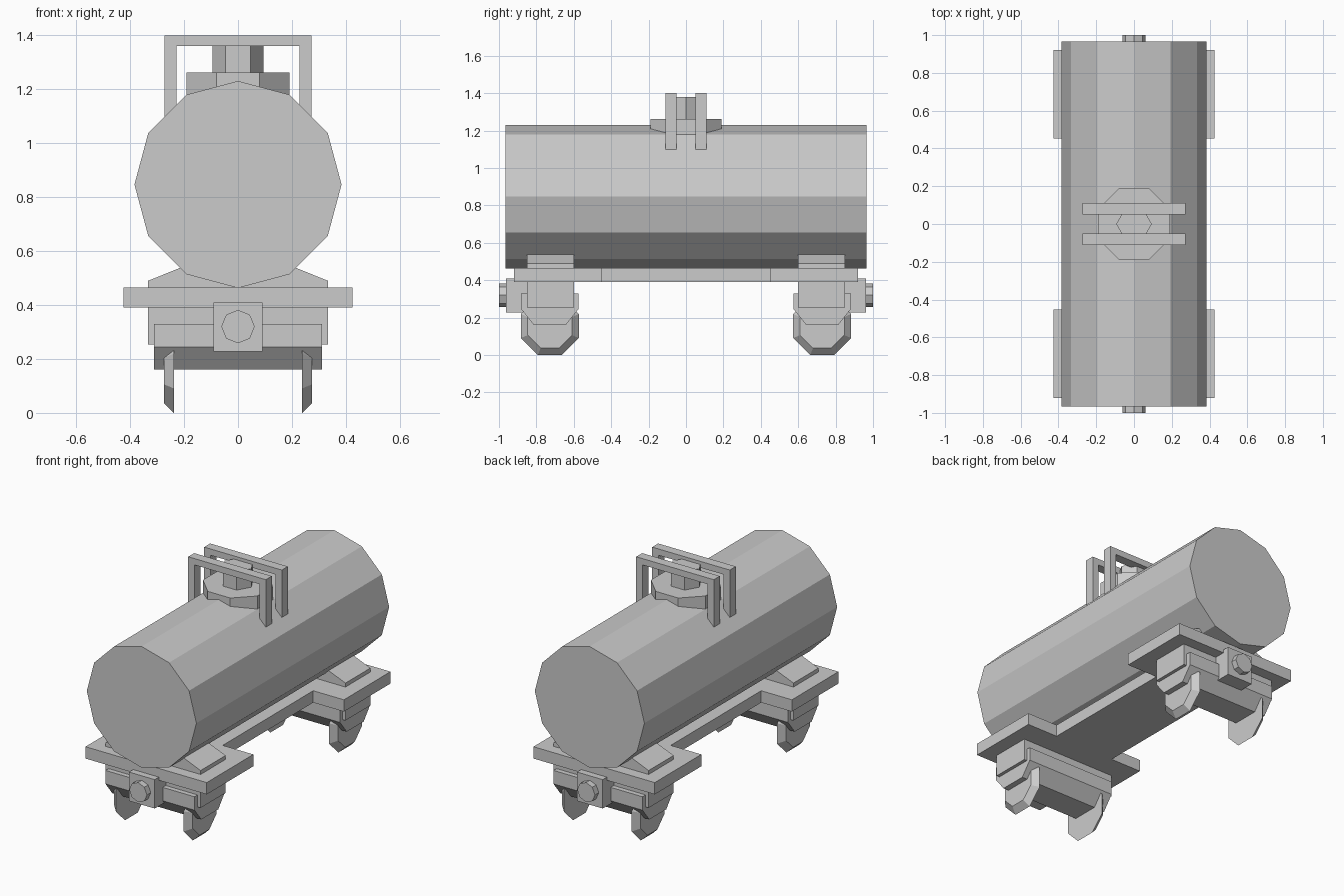
import bpy, bmesh
from math import cos, sin, pi

if "Cube" in bpy.data.objects:
    bpy.data.objects.remove(bpy.data.objects["Cube"])


def loft(name, ring_a, ring_b):
    """Closed solid between two matching rings of 3D points."""
    bm = bmesh.new()
    a = [bm.verts.new(p) for p in ring_a]
    b = [bm.verts.new(p) for p in ring_b]
    n = len(a)
    bm.faces.new(a)
    bm.faces.new(b)
    for i in range(n):
        j = (i + 1) % n
        bm.faces.new((a[i], a[j], b[j], b[i]))
    bmesh.ops.recalc_face_normals(bm, faces=bm.faces[:])
    mesh = bpy.data.meshes.new(name)
    bm.to_mesh(mesh)
    bm.free()
    obj = bpy.data.objects.new(name, mesh)
    bpy.context.collection.objects.link(obj)
    return obj


def place(pts, axis, d):
    if axis == 'X':
        return [(d, u, v) for u, v in pts]
    if axis == 'Y':
        return [(u, d, v) for u, v in pts]
    return [(u, v, d) for u, v in pts]


def prism(name, pts, axis, lo, hi, pts_hi=None):
    return loft(name, place(pts, axis, lo), place(pts_hi or pts, axis, hi))


def ngon(n, r, cu=0, cv=0, turn=0):
    return [(cu + r * cos(turn + 2 * pi * i / n), cv + r * sin(turn + 2 * pi * i / n))
            for i in range(n)]


def rect(u0, u1, v0, v1):
    return [(u0, v0), (u1, v0), (u1, v1), (u0, v1)]


# Tank barrel
prism("tank", ngon(12, 0.384, 0, 0.847), 'Y', -0.965, 0.965)

# Chassis plate, narrow in the middle and wide over the wheels
quarter = [(0.425, 0.92), (0.425, 0.453), (0.21, 0.453)]
right_side = quarter + [(x, -y) for x, y in reversed(quarter)]
outline = right_side + [(-x, y) for x, y in reversed(right_side)]
prism("chassis_plate", outline, 'Z', 0.39, 0.465)

# Filler hatch, cap and handrails
prism("hatch", ngon(8, 0.206, turn=pi / 8), 'Z', 1.10, 1.263)
prism("hatch_cap", ngon(6, 0.094), 'Z', 1.25, 1.38)
rail = [(-0.272, 1.08), (-0.272, 1.40), (0.272, 1.40), (0.272, 1.08),
        (0.228, 1.08), (0.228, 1.36), (-0.228, 1.36), (-0.228, 1.08)]
for s, label in ((-1, "front"), (1, "back")):
    prism(f"{label}_handrail", rail, 'Y', s * 0.05, s * 0.11)

    # Saddle cradling the tank
    saddle = [(-0.333, 0.46), (0.333, 0.46), (0.333, 0.49),
              (0.21, 0.54), (-0.21, 0.54), (-0.333, 0.49)]
    prism(f"{label}_saddle", saddle, 'Y', s * 0.60, s * 0.85)

    # Bogie block and chamfered beam
    prism(f"{label}_bogie_block", rect(-0.333, 0.333, 0.253, 0.395), 'Y', s * 0.60, s * 0.85)
    c = s * 0.728
    beam = [(c - 0.153, 0.33), (c + 0.153, 0.33), (c + 0.153, 0.245),
            (c + 0.085, 0.16), (c - 0.085, 0.16), (c - 0.153, 0.245)]
    prism(f"{label}_bogie_beam", beam, 'X', -0.312, 0.312)

    # Coupler block and buffer
    prism(f"{label}_coupler", rect(-0.09, 0.09, 0.227, 0.41), 'Y', s * 0.78, s * 0.962)
    prism(f"{label}_buffer", ngon(8, 0.062, 0, 0.32), 'Y', s * 0.95, s * 1.0)

    # Tapered octagonal wheels
    for side, side_label in ((-1, "left"), (1, "right")):
        prism(f"{label}_{side_label}_wheel",
              ngon(8, 0.168, c, 0.155, pi / 8), 'X', side * 0.238, side * 0.275,
              ngon(8, 0.128, c, 0.155, pi / 8))
